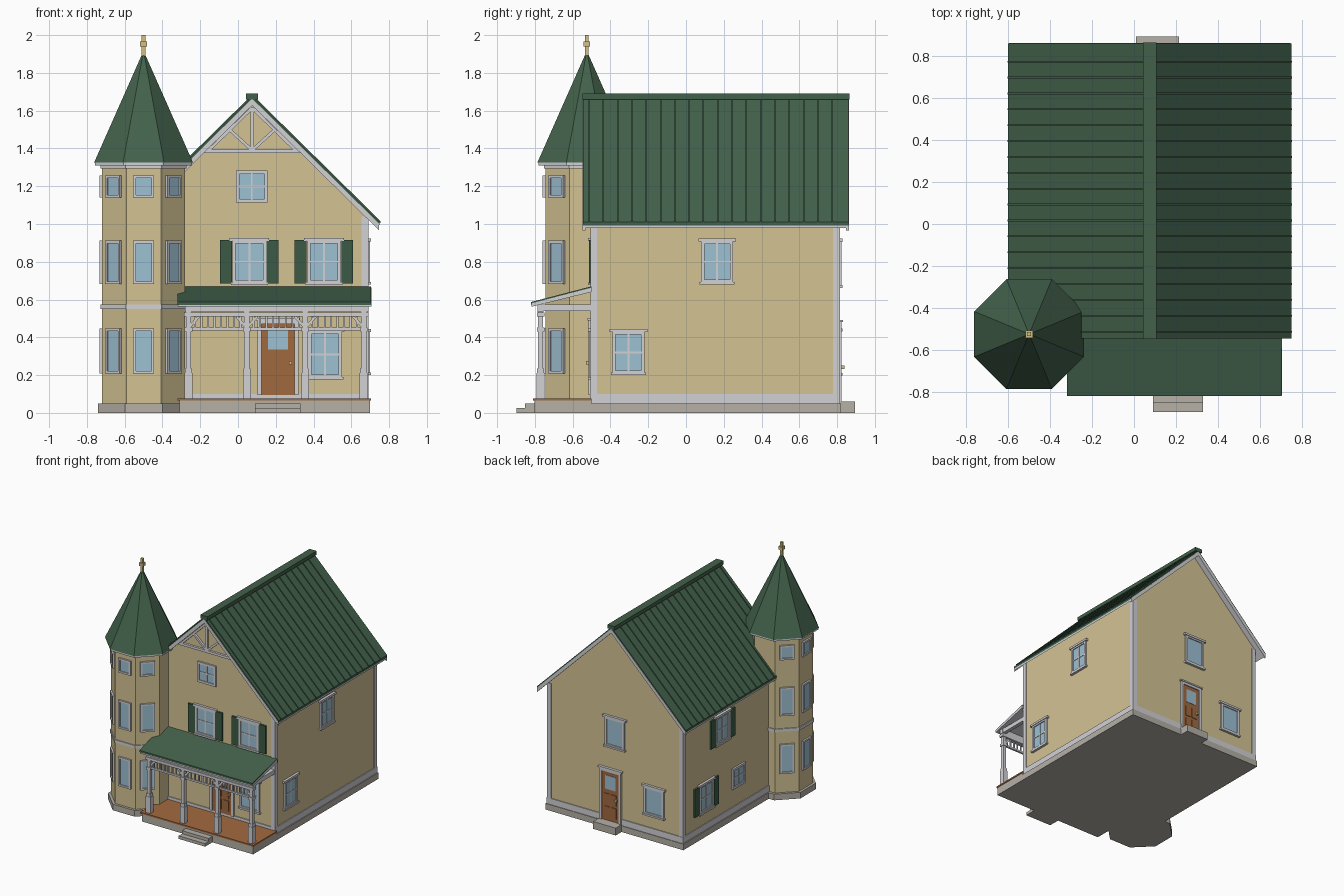
import bpy, bmesh, math
from mathutils import Matrix, Vector

if "Cube" in bpy.data.objects:
    bpy.data.objects.remove(bpy.data.objects["Cube"], do_unlink=True)


def material(name, r, g, b):
    m = bpy.data.materials.new(name)
    m.use_nodes = True
    col = [(c / 255) ** 2.2 for c in (r, g, b)] + [1]
    m.diffuse_color = col
    m.node_tree.nodes["Principled BSDF"].inputs["Base Color"].default_value = col
    return m


WALL = material("cream siding", 211, 194, 146)
TRIM = material("pale grey trim", 209, 209, 213)
ROOF = material("green metal", 68, 97, 76)
SHUTTER = material("shutter green", 62, 90, 70)
GLASS = material("window glass", 156, 192, 211)
WOOD = material("door wood", 160, 105, 65)
DECK = material("deck wood", 162, 105, 65)
STONE = material("foundation stone", 180, 175, 166)
BRASS = material("pale brass", 212, 190, 130)


def finish(name, bm, mat, matrix=Matrix()):
    bmesh.ops.transform(bm, matrix=matrix, verts=bm.verts)
    bmesh.ops.recalc_face_normals(bm, faces=bm.faces)
    me = bpy.data.meshes.new(name)
    bm.to_mesh(me)
    bm.free()
    me.materials.append(mat)
    ob = bpy.data.objects.new(name, me)
    bpy.context.collection.objects.link(ob)
    return ob


def boxes(name, mat, spans, matrix=Matrix()):
    """Boxes given as (x0, x1, y0, y1, z0, z1)."""
    bm = bmesh.new()
    for x0, x1, y0, y1, z0, z1 in spans:
        centre = Vector((x0 + x1, y0 + y1, z0 + z1)) / 2
        size = (abs(x1 - x0), abs(y1 - y0), abs(z1 - z0), 1)
        bmesh.ops.create_cube(bm, size=1, matrix=Matrix.Translation(centre) @ Matrix.Diagonal(size))
    return finish(name, bm, mat, matrix)


def prism(name, mat, pts, a, b, along="y"):
    """Outline in the x-z (or y-z) plane, extruded from a to b."""
    bm = bmesh.new()
    place = (lambda p: (p[0], a, p[1])) if along == "y" else (lambda p: (a, p[0], p[1]))
    face = bm.faces.new([bm.verts.new(place(p)) for p in pts])
    ext = bmesh.ops.extrude_face_region(bm, geom=[face])["geom"]
    step = (0, b - a, 0) if along == "y" else (b - a, 0, 0)
    bmesh.ops.translate(bm, vec=step, verts=[g for g in ext if isinstance(g, bmesh.types.BMVert)])
    return finish(name, bm, mat)


def bar(name, mat, p, q, width, y0, y1):
    p, q = Vector(p), Vector(q)
    n = (q - p).orthogonal().normalized() * width / 2
    return prism(name, mat, [p + n, q + n, q - n, p - n], y0, y1)


def octagon(name, mat, apothem, z0, z1, top=None):
    k = 1 / math.cos(math.pi / 8)
    bm = bmesh.new()
    bmesh.ops.create_cone(bm, cap_ends=True, segments=8, radius1=apothem * k,
                          radius2=(apothem if top is None else top) * k, depth=z1 - z0)
    spin = Matrix.Rotation(math.pi / 8, 4, "Z")
    return finish(name, bm, mat, Matrix.Translation((TX, TY, (z0 + z1) / 2)) @ spin)


def on_wall(x, y, z, angle):
    return Matrix.Translation((x, y, z)) @ Matrix.Rotation(math.radians(angle), 4, "Z")


def window(name, place, w, h, cross=True, cap=True, shutters=False, f=0.018):
    """Local frame: x along the wall, -y outward, origin at window centre."""
    m, a, b = on_wall(*place), w / 2, h / 2
    frame = [(-a, f - a, -.014, .01, -b, b), (a - f, a, -.014, .01, -b, b),
             (-a, a, -.014, .01, -b, f - b), (-a, a, -.014, .01, b - f, b)]
    if cap:
        frame += [(-a - .015, a + .015, -.02, .01, b - .005, b + .012),
                  (-a - .008, a + .008, -.02, .01, -b - .008, .006 - b)]
    if cross:
        frame += [(-.005, .005, -.01, .01, -b, b), (-a, a, -.01, .01, -.005, .005)]
    boxes(name + "_frame", TRIM, frame, m)
    boxes(name + "_glass", GLASS, [(-a + .01, a - .01, -.006, .003, -b + .01, b - .01)], m)
    if shutters:
        boxes(name + "_shutters", SHUTTER,
              [(s * (a + .002), s * (a + .065), -.014, .01, -b, b) for s in (-1, 1)], m)


def door(name, place, w, h):
    """Origin at the middle of the threshold."""
    m, a = on_wall(*place), w / 2
    boxes(name + "_frame", TRIM, [(-a - .02, -a, -.016, .01, 0, h), (a, a + .02, -.016, .01, 0, h),
          (-a - .02, a + .02, -.016, .01, h, h + .02), (-a - .03, a + .03, -.022, .01, h + .02, h + .032)], m)
    boxes(name + "_leaf", WOOD, [(-a, a, -.008, .01, 0, h)], m)
    boxes(name + "_panels", WOOD, [(s * .008, s * (a - .025), -.013, .01, z, z + .085)
                                   for s in (-1, 1) for z in (.03, .135)], m)
    boxes(name + "_glass", GLASS, [(-a * .6, a * .6, -.011, .01, h * .64, h * .92)], m)
    boxes(name + "_knob", BRASS, [(a - .03, a - .014, -.03, 0, h * .43, h * .48)], m)


# Main body
XL, XR, XC, YF, YB = -.535, .685, .075, -.5, .808
PEAK, SLOPE = 1.675, .985


def chevron(name, mat, half, drop, thick, y0, y1):
    z = PEAK - drop
    lo = z - SLOPE * half
    return prism(name, mat, [(XC - half, lo), (XC, z), (XC + half, lo), (XC + half, lo - thick),
                             (XC, z - thick), (XC - half, lo - thick)], y0, y1)


eave = PEAK - .035 - SLOPE * (XR - XC)
prism("house_walls", WALL, [(XL, .04), (XR, .04), (XR, eave), (XC, PEAK - .035), (XL, eave)], YF, YB)
boxes("foundation", STONE, [(XL - .015, XR + .015, YF, YB + .012, 0, .05)])
boxes("base_trim", TRIM, [(XL - .007, XR + .007, YF - .007, YB + .007, .05, .1)])
boxes("corner_boards", TRIM, [
    (x - s * .006, x + s * .03, y - t * .006, y + t * .03, .05, eave)
    for x, s in ((XL, 1), (XR, -1)) for y, t in ((YF, 1), (YB, -1))])

# Main roof with standing seams
chevron("roof_panels", ROOF, .675, 0, .018, -.545, .86)
chevron("roof_soffit", TRIM, .672, .018, .017, -.54, .855)
for y in (-.547, .848):
    chevron("rake_board", TRIM, .672, .012, .035, y, y + .014)
for i in range(18):
    y = -.513 + i * .0757
    chevron("roof_seam", ROOF, .679, -.01, .012, y - .004, y + .004)
boxes("ridge_cap", ROOF, [(XC - .032, XC + .032, -.549, .865, 1.66, 1.69)])

# Gable truss ornament
GY = (YF - .018, YF + .005)
bar("truss_tie", TRIM, (-.18, 1.385), (.33, 1.385), .02, *GY)
bar("truss_post", TRIM, (XC, 1.385), (XC, 1.62), .02, *GY)
for s in (-1, 1):
    bar("truss_rafter", TRIM, (XC + s * .23, 1.39), (XC, 1.615), .016, *GY)
    bar("truss_brace", TRIM, (XC, 1.39), (XC + s * .12, 1.5), .016, *GY)

# House windows and doors
for x in (.06, .455):
    window("front_upper_window", (x, YF, .8, 0), .18, .23, shutters=True)
window("front_lower_window", (.46, YF, .31, 0), .18, .25)
window("gable_window", (.073, YF, 1.198, 0), .168, .168, cap=False)
window("side_upper_window", (XR, .165, .8, 90), .17, .225)
window("side_lower_window", (XR, -.305, .32, 90), .17, .225)
window("far_upper_window", (XL, .3, .8, -90), .18, .23, shutters=True)
window("far_lower_window", (XL, .51, .32, -90), .18, .23, shutters=True)
window("far_small_window", (XL, .09, .33, -90), .168, .168, cap=False)
window("back_upper_window", (.075, YB, .79, 180), .18, .24, cross=False)
window("back_lower_window", (-.28, YB, .32, 180), .18, .23, cross=False)
door("front_door", (.212, YF, .095, 0), .175, .375)
door("back_door", (.112, YB, .06, 180), .155, .4)
boxes("back_step", STONE, [(.01, .215, YB, .895, 0, .06)])

# Corner tower
TX, TY = -.5, -.525
octagon("tower_foundation", STONE, .24, 0, .05)
octagon("tower_walls", WALL, .22, .05, 1.31)
octagon("tower_belt", TRIM, .227, .55, .575)
octagon("tower_frieze", TRIM, .228, 1.295, 1.312)
octagon("tower_soffit", TRIM, .257, 1.31, 1.325)
octagon("tower_roof", ROOF, .262, 1.325, 1.91, .003)
for angle in (-135, -90, -45, 0, 45):
    t = math.radians(angle)
    x, y = TX + .22 * math.sin(t), TY - .22 * math.cos(t)
    for z, h in ((.328, .24), (.797, .23), (1.198, .118)):
        window("tower_window", (x, y, z, angle), .11, h, cross=False, cap=False, f=.014)
boxes("finial", BRASS, [(TX - r, TX + r, TY - r, TY + r, z0, z1)
                        for r, z0, z1 in ((.01, 1.88, 2), (.018, 1.94, 1.965))])

# Porch floor and steps
boxes("porch_base", STONE, [(-.31, .7, -.803, YF, 0, .065)])
boxes("porch_deck", DECK, [(-.32, .705, -.81, YF, .065, .077)])
boxes("front_steps", STONE, [(.09, .33, -.897, -.8, 0, .025), (.09, .33, -.852, -.8, .025, .05)])

# Porch roof
prism("porch_roof", ROOF, [(-.82, .587), (YF, .67), (YF, .655), (-.82, .572)], -.32, .703, "x")
prism("porch_soffit", TRIM, [(-.818, .58), (YF, .663), (YF, .64), (-.818, .562)], -.317, .706, "x")
boxes("porch_beam", TRIM, [(-.28, .69, -.785, -.755, .535, .575),
                           (-.285, .69, -.79, -.75, .51, .532),
                           (.655, .685, -.785, YF, .54, .575)])

# Porch posts, spindles and brackets
PY = -.77
posts = [-.262 + i * .309 for i in range(4)]
for x in posts:
    boxes("porch_post", TRIM, [(x - r, x + r, PY - r, PY + r, z0, z1) for r, z0, z1 in (
        (.014, .075, .54), (.021, .077, .21), (.018, .21, .235), (.02, .43, .452))])
    for s in (-1, 1):
        if posts[0] <= x + s * .05 <= posts[3]:
            bar("post_bracket", TRIM, (x, .45), (x + s * .055, .51), .014, PY - .008, PY + .008)
spindles = [(posts[0], posts[3], PY - .008, PY + .008, .437, .451)]
for x in posts[:3]:
    for i in range(1, 9):
        c = x + i * .309 / 9
        spindles.append((c - .005, c + .005, PY - .005, PY + .005, .445, .515))
boxes("porch_frieze", TRIM, spindles)
